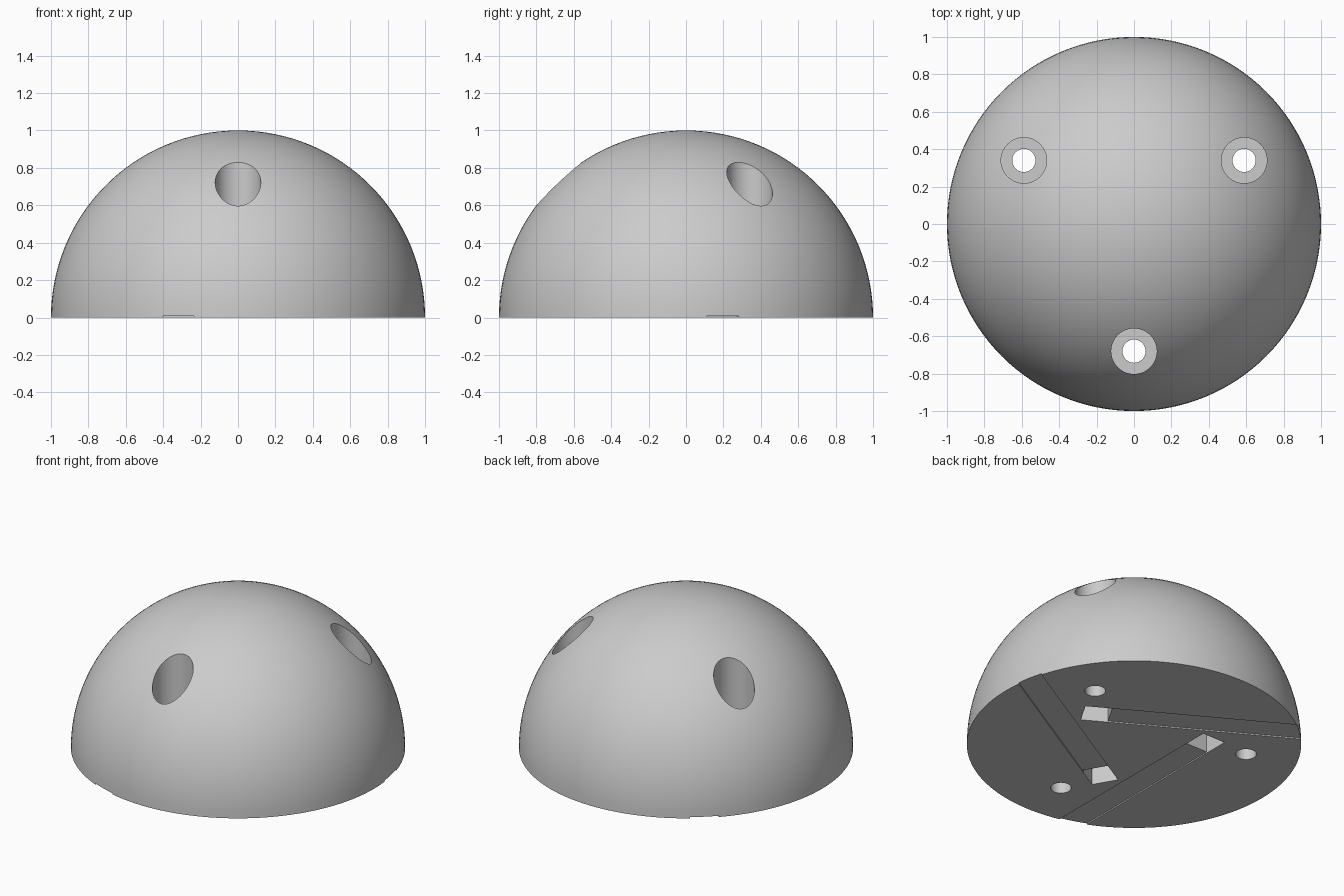
import bpy
import bmesh
from math import pi, radians
from mathutils import Matrix, Vector

if "Cube" in bpy.data.objects:
    bpy.data.objects.remove(bpy.data.objects["Cube"], do_unlink=True)

grey = bpy.data.materials.new("plain grey")
grey.use_nodes = True
colour = (0.6, 0.6, 0.6, 1)
grey.diffuse_color = colour
grey.node_tree.nodes["Principled BSDF"].inputs["Base Color"].default_value = colour


def add_object(name, bm):
    mesh = bpy.data.meshes.new(name)
    bm.to_mesh(mesh)
    bm.free()
    mesh.materials.append(grey)
    obj = bpy.data.objects.new(name, mesh)
    bpy.context.collection.objects.link(obj)
    return obj


def cylinder(name, radius, x, y, z0, z1):
    bm = bmesh.new()
    bmesh.ops.create_cone(bm, cap_ends=True, segments=64, radius1=radius, radius2=radius,
                          depth=z1 - z0, matrix=Matrix.Translation((x, y, (z0 + z1) / 2)))
    return add_object(name, bm)


def box(name, low, high, turn):
    low, high = Vector(low), Vector(high)
    bm = bmesh.new()
    bmesh.ops.create_cube(bm, matrix=turn @ Matrix.Translation((low + high) / 2)
                          @ Matrix.Diagonal((*(high - low), 1)))
    return add_object(name, bm)


# Solid half ball with a flat base
bm = bmesh.new()
bmesh.ops.create_uvsphere(bm, u_segments=128, v_segments=64, radius=1)
cut = bmesh.ops.bisect_plane(bm, geom=bm.verts[:] + bm.edges[:] + bm.faces[:],
                             plane_co=(0, 0, 0), plane_no=(0, 0, -1), clear_outer=True)
rim = [e for e in bm.edges if e.is_boundary]
bmesh.ops.contextual_create(bm, geom=rim)
bmesh.ops.recalc_face_normals(bm, faces=bm.faces[:])
dome = add_object("dome", bm)

# Cutters: stepped screw holes, square pockets and shallow base channels
cutters = []
for i in range(3):
    turn = Matrix.Rotation(radians(120 * i), 4, "Z")
    x, y, _ = turn @ Vector((0, -0.68, 0))
    cutters += [
        cylinder("screw_head_bore", 0.122, x, y, 0.2, 1.2),
        cylinder("screw_hole", 0.062, x, y, -0.2, 0.5),
        box("square_pocket", (-0.4, 0.2, -0.2), (-0.235, 0.365, 0.17), turn),
        box("base_channel", (-0.4, -1.2, -0.1), (-0.235, 0.28, 0.008), turn),
    ]

bpy.ops.object.select_all(action="DESELECT")
bpy.context.view_layer.objects.active = dome
dome.select_set(True)
for cutter in cutters:
    mod = dome.modifiers.new(cutter.name, "BOOLEAN")
    mod.operation = "DIFFERENCE"
    mod.solver = "EXACT"
    mod.object = cutter
    bpy.ops.object.modifier_apply(modifier=mod.name)
for cutter in cutters:
    bpy.data.objects.remove(cutter, do_unlink=True)

bpy.ops.object.shade_smooth_by_angle(angle=pi / 6)
